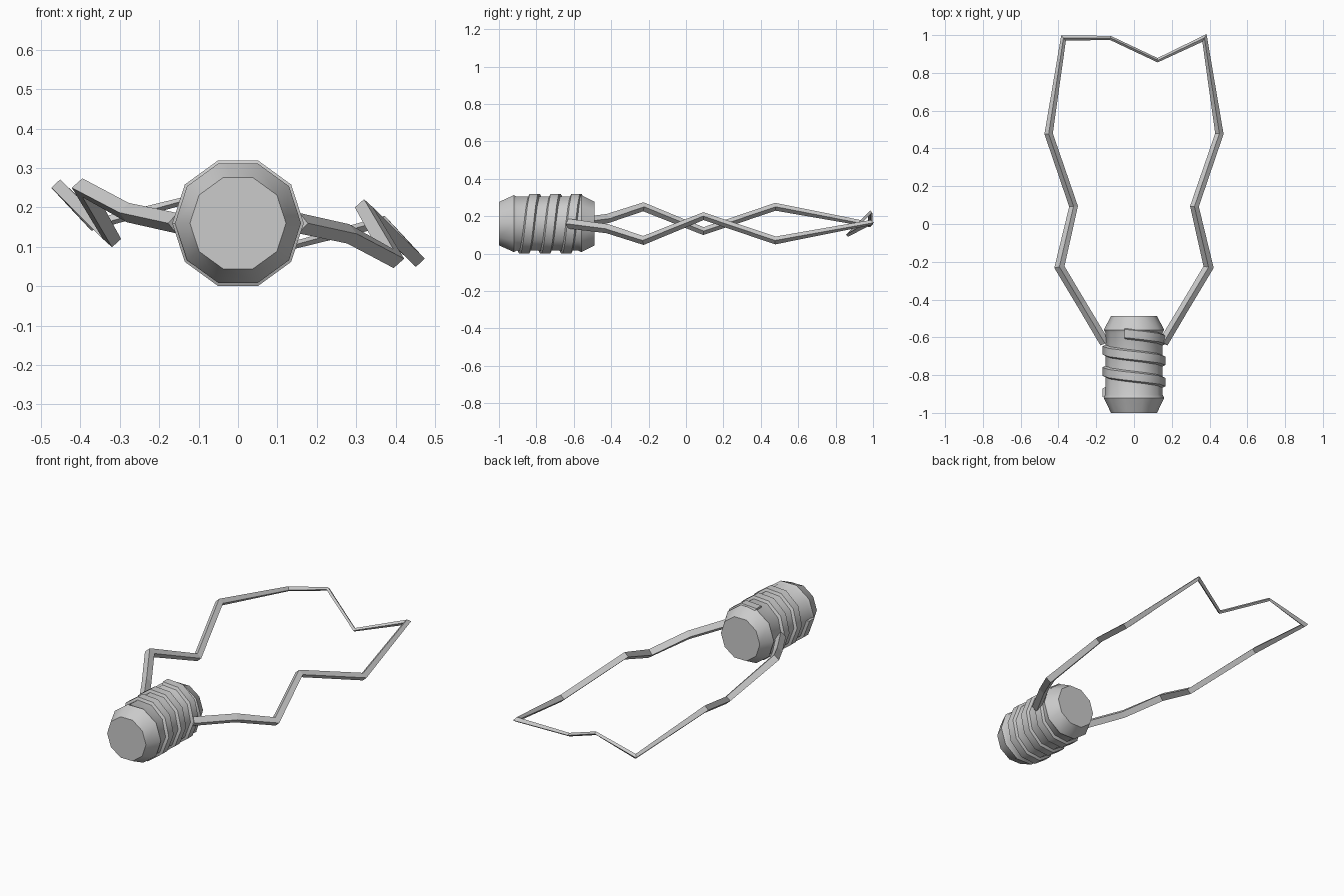
import bpy, math
from mathutils import Vector

if "Cube" in bpy.data.objects:
    bpy.data.objects.remove(bpy.data.objects["Cube"])

CZ = 0.16      # height of the socket axis
SIDES = 10

grey = bpy.data.materials.new("plain grey")
grey.diffuse_color = (0.6, 0.6, 0.6, 1)
grey.use_nodes = True
grey.node_tree.nodes["Principled BSDF"].inputs["Base Color"].default_value = grey.diffuse_color


def make(name, verts, faces, smooth=None):
    me = bpy.data.meshes.new(name)
    me.from_pydata([tuple(v) for v in verts], [], faces)
    me.materials.append(grey)
    ob = bpy.data.objects.new(name, me)
    bpy.context.collection.objects.link(ob)
    bpy.context.view_layer.objects.active = ob
    ob.select_set(True)
    bpy.ops.object.mode_set(mode='EDIT')
    bpy.ops.mesh.select_all(action='SELECT')
    bpy.ops.mesh.normals_make_consistent(inside=False)
    bpy.ops.object.mode_set(mode='OBJECT')
    if smooth:
        bpy.ops.object.shade_smooth_by_angle(angle=math.radians(smooth))
    ob.select_set(False)
    return ob


def loft(name, rings, smooth=None):
    """Skin a list of equal-length rings and cap both ends."""
    n = len(rings[0])
    verts = [p for r in rings for p in r]
    faces = [(k*n + i, k*n + (i+1) % n, (k+1)*n + (i+1) % n, (k+1)*n + i)
             for k in range(len(rings)-1) for i in range(n)]
    faces += [tuple(range(n)), tuple(range(len(verts)-n, len(verts)))]
    return make(name, verts, faces, smooth)


def polar(r, a, y):
    return Vector((r*math.cos(a), y, CZ + r*math.sin(a)))


# socket core: ten-sided barrel with tapered ends
profile = [(-1.0, .122), (-.92, .16), (-.905, .152), (-.575, .152),
           (-.56, .16), (-.488, .122)]
loft("socket_core", [[polar(r, math.tau*i/SIDES, y) for i in range(SIDES)]
                     for y, r in profile], 38)

# screw thread: trapezoid ridge following a helix
STEPS, PITCH = 28, 0.112
rings = []
for k in range(STEPS + 1):
    a = math.pi + math.tau*k/SIDES
    y = -0.893 + PITCH*k/SIDES
    rings.append([polar(.145, a, y-.033), polar(.167, a, y-.022),
                  polar(.167, a, y+.022), polar(.145, a, y+.033)])
loft("screw_thread", rings, 38)

# filament outline: one side listed, the other is its half turn about the axis
# (x, y, height above axis, half thickness)
half = [(.155, -.63, 0, .026), (.28, -.42, -.027, .025), (.395, -.228, -.09, .024),
        (.32, .093, .04, .021), (.452, .478, -.09, .021), (.373, .985, .005, .014)]
back = [(.125, .867, -.06, .010), (-.125, .985, .06, .010)]
path = half + back + [(-x, y, -z, w) for x, y, z, w in reversed(half)]
pts = [Vector((x, y, CZ + z)) for x, y, z, w in path]
rings = []
for i, p in enumerate(pts):
    d0 = (p - pts[max(i-1, 0)]).normalized()
    d1 = (pts[min(i+1, len(pts)-1)] - p).normalized()
    t = (d0 + d1).normalized()
    miter = 1 / max(t.dot(d1 if d1.length else d0), 0.6)
    side = t.cross(Vector((0, 0, 1))).normalized()
    up = side.cross(t)
    w = path[i][3]
    rings.append([p + side*w*miter, p + up*w, p - side*w*miter, p - up*w])
loft("bulb_outline_wire", rings)
